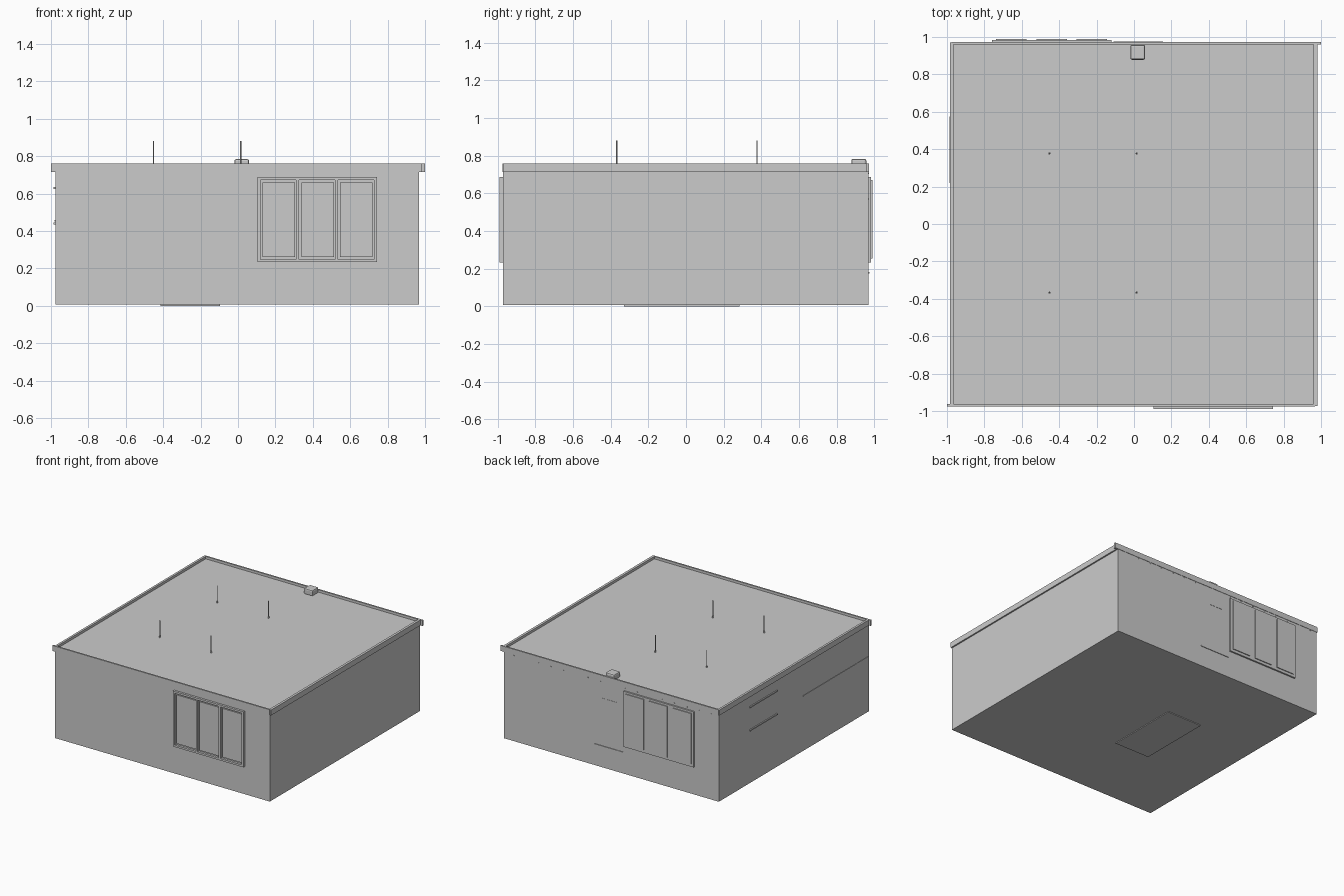
import bpy

if "Cube" in bpy.data.objects:
    bpy.data.objects.remove(bpy.data.objects["Cube"])


def box(name, x0, x1, y0, y1, z0, z1, bevel=0.0):
    """Axis-aligned box from its limits, with optional bevelled edges."""
    bpy.ops.mesh.primitive_cube_add(
        size=1, location=((x0 + x1) / 2, (y0 + y1) / 2, (z0 + z1) / 2))
    ob = bpy.context.object
    ob.name = name
    ob.scale = (x1 - x0, y1 - y0, z1 - z0)
    bpy.ops.object.transform_apply(location=False, rotation=False, scale=True)
    if bevel:
        mod = ob.modifiers.new("bevel", 'BEVEL')
        mod.width = bevel
        mod.segments = 2
    return ob


def rod(name, x, y, z0, z1, r):
    bpy.ops.mesh.primitive_cylinder_add(
        vertices=12, radius=r, depth=z1 - z0, location=(x, y, (z0 + z1) / 2))
    bpy.context.object.name = name
    bpy.ops.object.shade_smooth_by_angle()


# Room body
L, R, F, B = -0.977, 0.969, -0.972, 0.97
box("room_walls", L, R, F, B, 0.006, 0.74)

# Trim boards around the top, two with overhanging ends
box("trim_front", -1.0, R, F - 0.003, F + 0.010, 0.715, 0.76)
box("trim_back", L, 1.0, B - 0.010, B + 0.003, 0.715, 0.76)
box("trim_left", L - 0.006, L + 0.012, F, B, 0.715, 0.76)
box("trim_right", R - 0.008, R + 0.012, F, B, 0.715, 0.76)

# Front window: raised frame, mullions and set-back sashes
wx0, wx1, wz0, wz1 = 0.103, 0.742, 0.233, 0.688
t = 0.016
box("front_frame_bottom", wx0, wx1, -0.99, F, wz0, wz0 + t)
box("front_frame_top", wx0, wx1, -0.99, F, wz1 - t, wz1)
pitch = (wx1 - wx0 - t) / 3
for i in range(4):
    x = wx0 + i * pitch
    box("front_frame_post", x, x + t, -0.99, F, wz0, wz1)
    if i < 3:
        box("front_sash", x + t + 0.012, x + pitch - 0.006, -0.981, F,
            wz0 + t + 0.012, wz1 - t - 0.012)

# Back window: backing plate with three raised panels
box("back_window_plate", -0.758, -0.12, B, 0.983, wz0, wz1)
for x in (-0.737, -0.522, -0.307):
    box("back_window_panel", x, x + 0.163, 0.98, 0.99, 0.255, 0.672)

# Thin fittings showing through the back and left walls
box("back_ledge", -0.11, 0.155, B - 0.01, B + 0.005, 0.175, 0.183)
box("back_rail", -0.05, 0.08, B - 0.01, B + 0.002, 0.568, 0.573)
for z in (0.44, 0.63):
    box("left_shelf", L - 0.009, L + 0.01, 0.22, 0.575, z - 0.005, z + 0.005)
box("left_worktop", L - 0.003, L + 0.01, -0.96, -0.12, 0.452, 0.459)

# Small pins along the top of the back wall
for i in range(17):
    x = 0.88 - i * 0.112
    box("back_pin", x - 0.003, x + 0.003, B - 0.01, B + 0.003, 0.704, 0.71)

# Roof vent box
box("roof_vent", -0.02, 0.06, 0.878, 0.958, 0.735, 0.784, bevel=0.01)

# Hanging-lamp rods standing through the roof
for x in (-0.452, 0.014):
    for y in (-0.367, 0.377):
        rod("lamp_rod", x, y, 0.735, 0.88, 0.0035)
        rod("lamp_collar", x, y, 0.735, 0.752, 0.006)

# Floor mat just below the floor
box("floor_mat", -0.415, -0.097, -0.33, 0.285, 0.0, 0.01)
